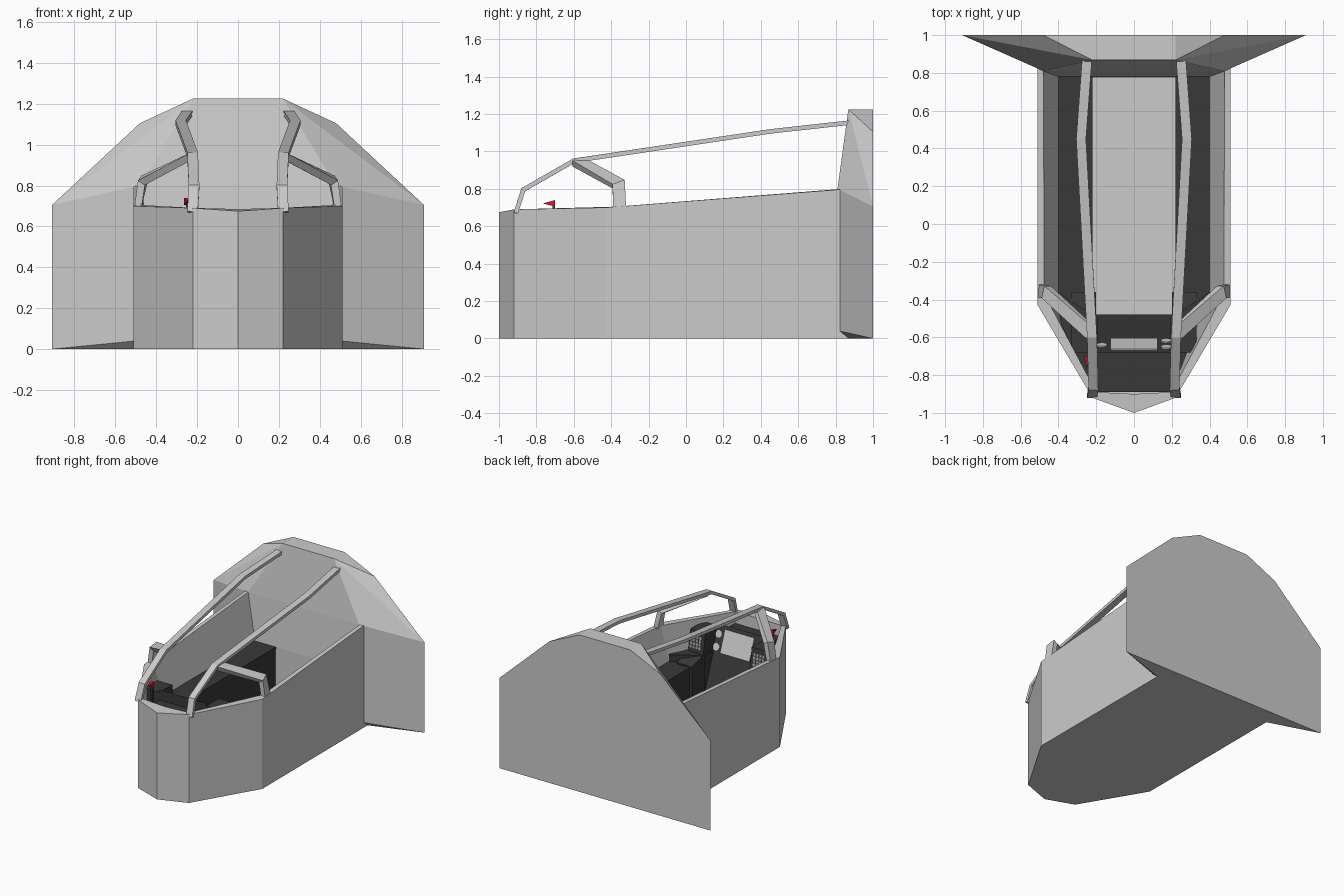
import bpy, bmesh, math
from mathutils import Vector, Matrix

if "Cube" in bpy.data.objects:
    bpy.data.objects.remove(bpy.data.objects["Cube"])

def mat(name, c):
    m = bpy.data.materials.new(name)
    m.diffuse_color = (*c, 1)
    m.use_nodes = True
    m.node_tree.nodes["Principled BSDF"].inputs["Base Color"].default_value = m.diffuse_color
    return m

DARK = mat("dark_trim", (.04, .04, .04))
RED = mat("red", (.6, .01, .03))
LIGHT = mat("light_key", (.75, .75, .75))

def finish(name, bm, m=None):
    bmesh.ops.recalc_face_normals(bm, faces=bm.faces)
    me = bpy.data.meshes.new(name)
    bm.to_mesh(me)
    bm.free()
    ob = bpy.data.objects.new(name, me)
    bpy.context.collection.objects.link(ob)
    if m:
        me.materials.append(m)
    return ob

def mirrored(half):
    """Closed loop from a right-hand half that starts on the centre line."""
    return half + [(-x, y, z) for x, y, z in reversed(half) if x > 0]

def both(pts):
    return pts + [(-x, y, z) for x, y, z in pts]

def hull(name, pts, m=None):
    bm = bmesh.new()
    for p in pts:
        bm.verts.new(p)
    bmesh.ops.convex_hull(bm, input=bm.verts)
    bmesh.ops.dissolve_limit(bm, angle_limit=.01, verts=bm.verts, edges=bm.edges)
    return finish(name, bm, m)

def prism(name, prof, x0, x1, m=None):
    """Extrude a (y, z) profile along x."""
    bm = bmesh.new()
    a = [bm.verts.new((x0, y, z)) for y, z in prof]
    f = bm.faces.new(a)
    g = bmesh.ops.extrude_face_region(bm, geom=[f])
    vs = [v for v in g["geom"] if isinstance(v, bmesh.types.BMVert)]
    bmesh.ops.translate(bm, verts=vs, vec=(x1 - x0, 0, 0))
    return finish(name, bm, m)

def box(name, lo, hi, m=None):
    return prism(name, [(lo[1], lo[2]), (hi[1], lo[2]), (hi[1], hi[2]), (lo[1], hi[2])], lo[0], hi[0], m)

def bar(name, path, side, w, h):
    """Mitred rectangular bar along a path; w is measured along side."""
    P = [Vector(p) for p in path]
    bm = bmesh.new()
    rings = []
    for i, p in enumerate(P):
        a = (p - P[i - 1]).normalized() if i else (P[1] - p).normalized()
        b = (P[i + 1] - p).normalized() if i < len(P) - 1 else a
        t = (a + b).normalized()
        s = Vector(side)
        s = (s - t * s.dot(t)).normalized()
        n = t.cross(s) / max(t.dot(a), .5)
        rings.append([bm.verts.new(p + s * w / 2 * u + n * h / 2 * v)
                      for u, v in ((-1, -1), (1, -1), (1, 1), (-1, 1))])
    for r, q in zip(rings, rings[1:]):
        for k in range(4):
            bm.faces.new((r[k], r[k - 1], q[k - 1], q[k]))
    bm.faces.new(rings[0])
    bm.faces.new(rings[-1])
    return finish(name, bm)

# Cockpit tub: outer wall, rim and sloping inner wall
outer = [(0, -1, .675), (.22, -.92, .69), (.51, -.43, .70), (.51, .87, .80)]
inner = [(0, -.9, .685), (.2, -.89, .69), (.475, -.37, .705), (.48, .81, .798)]
lower = [(0, -.9, .1), (.2, -.89, .1), (.40, -.36, .45), (.40, .78, .45)]
base = [(x, y, 0) for x, y, z in outer]
bm = bmesh.new()
loops = [[bm.verts.new(p) for p in mirrored(h)] for h in (base, outer, inner, lower)]
for a, b in zip(loops, loops[1:]):
    for k in range(len(a)):
        bm.faces.new((a[k - 1], a[k], b[k], b[k - 1]))
bm.faces.new(loops[0])
finish("cockpit_tub", bm)

# Flared rear bulkhead
hull("rear_bulkhead", both([
    (.91, 1, 0), (.91, 1, .705), (.48, 1, 1.105), (.22, 1, 1.225),
    (.51, .87, 0), (.51, .87, .80), (.22, .868, 1.225),
    (.48, .81, .80), (.40, .78, .45), (.40, .775, .05)]))

# Floor and dark side consoles
box("floor", (-.22, -.6, .05), (.22, .78, .1))
box("footwell", (-.2, -.88, .05), (.2, -.48, .11), DARK)

# Central dashboard
DT, DB = Vector((0, -.68, .68)), Vector((0, -.48, .15))
prism("dashboard", [(-.89, .6), (-.68, .6), (-.68, .68), (-.48, .15), (-.48, .1), (-.89, .1)],
      -.2, .2, DARK)
slope = (DB - DT).normalized()
rot = Matrix((Vector((-1, 0, 0)), slope, Vector((-1, 0, 0)).cross(slope))).transposed().to_4x4()
if rot.col[2].y < 0:
    rot = rot @ Matrix.Rotation(math.pi, 4, 'Y')

def on_dash(x, y):
    f = (y - DT.y) / (DB.y - DT.y)
    return Matrix.Translation(DT.lerp(DB, f) + Vector((x, 0, 0))) @ rot

# Display screen and round gauges
bm = bmesh.new()
bmesh.ops.create_cube(bm, size=1, matrix=on_dash(0, -.64) @ Matrix.Diagonal((.25, .17, .015, 1)))
finish("display_screen", bm)
for i, (x, y) in enumerate([(.17, -.655), (.17, -.622), (-.17, -.645)]):
    bm = bmesh.new()
    bmesh.ops.create_cone(bm, cap_ends=True, segments=12, radius1=.028, radius2=.028,
                          depth=.016, matrix=on_dash(x, y))
    finish(f"gauge_{i}", bm)

for s, side in ((1, "right"), (-1, "left")):
    # Side console, keypad pedestal and nose filler
    box(f"{side}_console", (s * .22, -.4, .05), (s * .405, .785, .45), DARK)
    prism(f"{side}_pedestal", [(-.36, .1), (-.36, .46), (-.50, .50), (-.525, .66), (-.68, .66), (-.68, .1)],
          s * .2, s * .33, DARK)
    hull(f"{side}_nose_filler", [(s * x, y, z) for z in (.1, .5) for x, y in
         ((.19, -.88), (.22, -.87), (.44, -.42), (.40, -.36), (.19, -.5))], DARK)
    # Keypad buttons
    bm = bmesh.new()
    for i in range(4):
        for j in range(4):
            m = Matrix.Translation((s * (.235 + .025 * i), -.506 - .004 * j, .54 + .025 * j))
            bmesh.ops.create_cube(bm, size=1, matrix=m @ Matrix.Diagonal((.019, .014, .019, 1)))
    finish(f"{side}_keypad", bm, LIGHT)
    # Canopy frame bars
    bar(f"{side}_canopy_rail", [(s * .222, -.91, .67), (s * .215, -.87, .795), (s * .222, -.6, .95),
        (s * .28, .45, 1.107), (s * .248, .885, 1.155)], (1, 0, 0), .052, .024)
    bar(f"{side}_canopy_strut", [(s * .225, -.58, .945), (s * .465, -.36, .825),
        (s * .49, -.355, .69)], (0, 1, 0), .07, .035)

# Red lever
hull("red_lever", [(-.25, -.765, .722), (-.265, -.7, .74), (-.265, -.7, .705),
                   (-.235, -.7, .74), (-.235, -.7, .705)], RED)
box("lever_stem", (-.255, -.715, .5), (-.24, -.7, .71), DARK)
